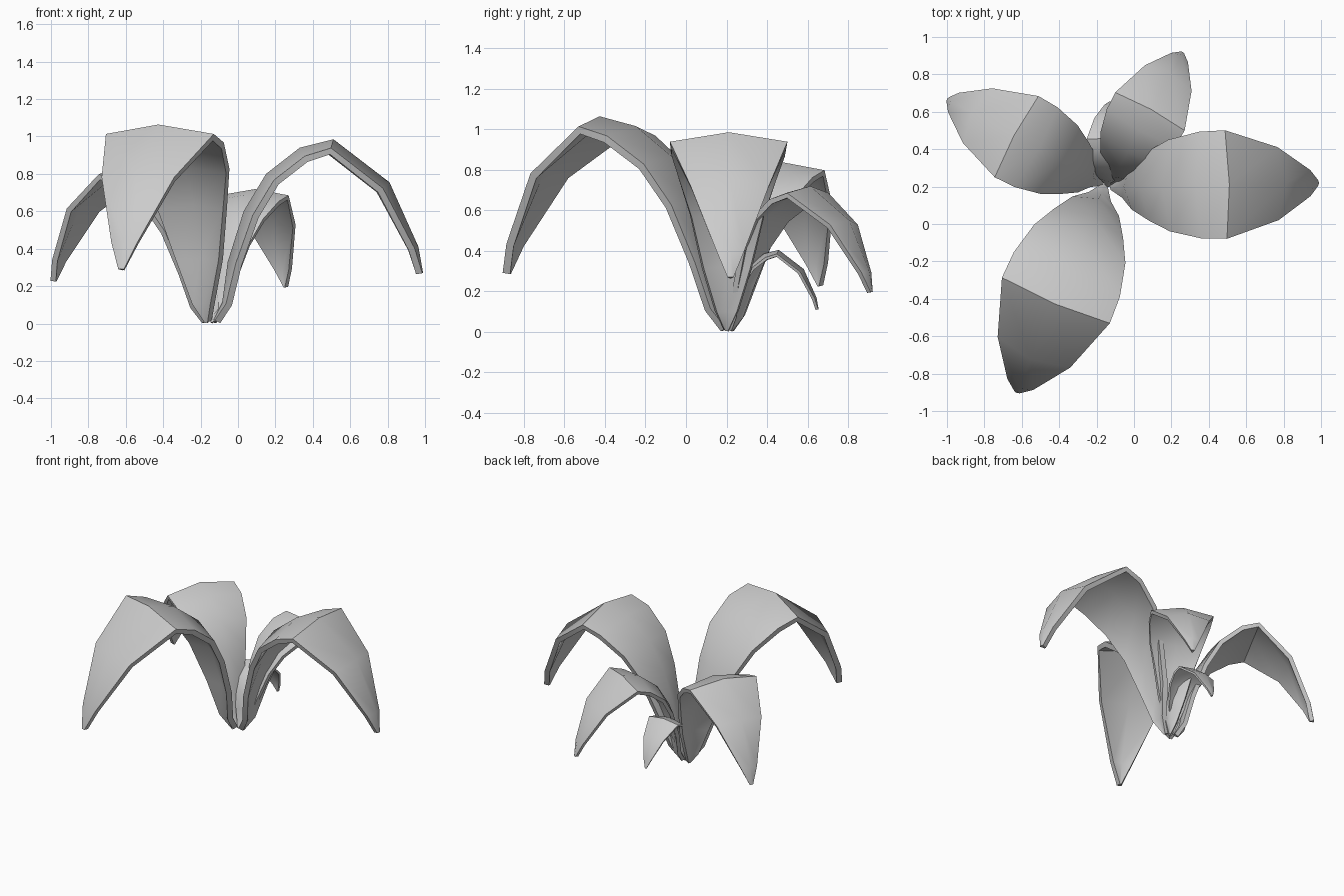
import bpy, bmesh, math
from mathutils import Vector

if "Cube" in bpy.data.objects:
    bpy.data.objects.remove(bpy.data.objects["Cube"])

# Leaf midrib: distance out, height, half width
PROFILE = [(-0.01, 0.02, 0.018), (0.035, 0.11, 0.06), (0.065, 0.33, 0.125),
           (0.15, 0.60, 0.185), (0.27, 0.80, 0.245), (0.45, 0.94, 0.285),
           (0.63, 0.985, 0.29), (0.93, 0.755, 0.195), (1.085, 0.41, 0.07),
           (1.11, 0.27, 0.015)]

# Leaf name: base x, base y, tip x, tip y, size
LEAVES = {
    "leaf_right": (-0.12, 0.20, 0.99, 0.22, 1.0),
    "leaf_front": (-0.16, 0.20, -0.63, -0.91, 1.08),
    "leaf_back_left": (-0.17, 0.22, -0.995, 0.665, 0.85),
    "leaf_back_right": (-0.13, 0.21, 0.26, 0.92, 0.73),
    "leaf_small": (-0.14, 0.20, -0.13, 0.655, 0.41),
}


def make_leaf(name, bx, by, tx, ty, s):
    out = Vector((tx - bx, ty - by, 0)).normalized()
    side = Vector((-out.y, out.x, 0))
    up = Vector((0, 0, 1))
    base = Vector((bx, by, 0))
    bm = bmesh.new()
    rows = []
    for i, (r, z, w) in enumerate(PROFILE):
        # edges droop away from the raised midrib
        a = PROFILE[max(i - 1, 0)]
        b = PROFILE[min(i + 1, len(PROFILE) - 1)]
        t = Vector((b[0] - a[0], b[1] - a[1])).normalized()
        normal = out * -t.y + up * t.x
        drop = 0.05 * min(1, w / 0.15)
        mid = base + (out * r + up * z) * s
        rows.append([bm.verts.new(mid + (side * w * k - normal * drop * abs(k)) * s)
                     for k in (-1, 0, 1)])
    for p, q in zip(rows, rows[1:]):
        for k in range(2):
            bm.faces.new((p[k], q[k], q[k + 1], p[k + 1]))
    mesh = bpy.data.meshes.new(name)
    bm.to_mesh(mesh)
    bm.free()
    ob = bpy.data.objects.new(name, mesh)
    bpy.context.collection.objects.link(ob)
    # leaf thickness, grown towards the underside
    mod = ob.modifiers.new("thickness", 'SOLIDIFY')
    mod.thickness = 0.035 * s
    mod.offset = -1
    bpy.ops.object.select_all(action='DESELECT')
    ob.select_set(True)
    bpy.context.view_layer.objects.active = ob
    bpy.ops.object.modifier_apply(modifier=mod.name)
    bpy.ops.object.shade_smooth_by_angle(angle=math.radians(50))


for name, spec in LEAVES.items():
    make_leaf(name, *spec)
